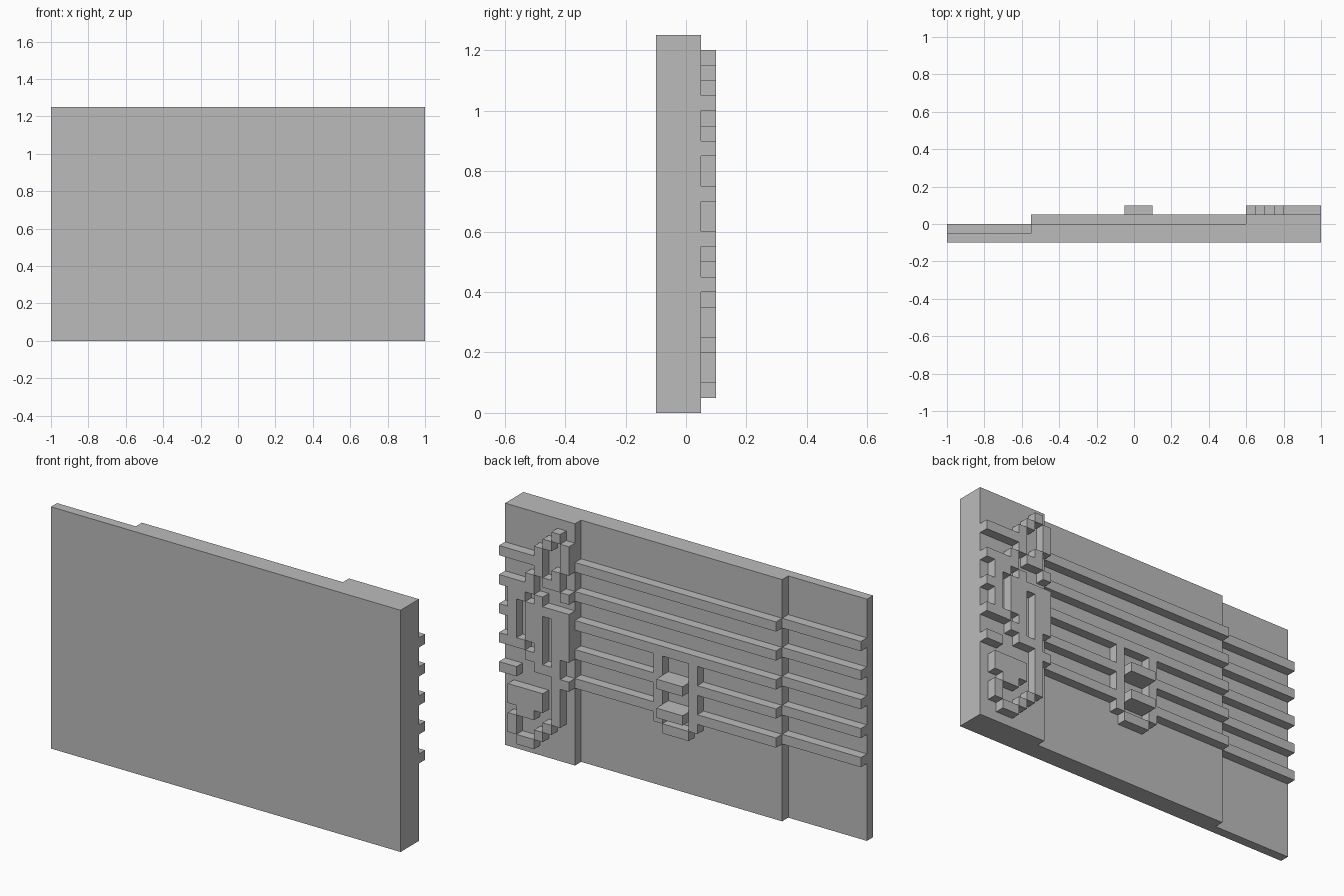
import bpy
import bmesh
from mathutils import Vector

cube = bpy.data.objects.get("Cube")
if cube:
    bpy.data.objects.remove(cube, do_unlink=True)

U = 0.05          # relief cell size
TOP = 1.25        # plate height

grey = bpy.data.materials.new("plain_grey")
grey.use_nodes = True
colour = (0.5, 0.5, 0.5, 1)
grey.diffuse_color = colour
grey.node_tree.nodes["Principled BSDF"].inputs["Base Color"].default_value = colour


def finish(name, bm):
    bmesh.ops.recalc_face_normals(bm, faces=bm.faces)
    mesh = bpy.data.meshes.new(name)
    bm.to_mesh(mesh)
    bm.free()
    mesh.materials.append(grey)
    obj = bpy.data.objects.new(name, mesh)
    bpy.context.collection.objects.link(obj)
    return obj


def add_box(bm, x0, x1, y0, y1, z0, z1):
    verts = bmesh.ops.create_cube(bm, size=1)["verts"]
    size = Vector((x1 - x0, y1 - y0, z1 - z0))
    mid = Vector((x0 + x1, y0 + y1, z0 + z1)) / 2
    for v in verts:
        v.co = Vector(a * b for a, b in zip(v.co, size)) + mid


def relief(name, rows, left, first_row, y0, y1):
    """Raise each horizontal run of # cells; columns run towards -x, rows downwards."""
    bm = bmesh.new()
    for r, row in enumerate(rows):
        z = TOP - (first_row + r) * U
        c = 0
        while c < len(row):
            end = c
            while end < len(row) and row[end] == "#":
                end += 1
            if end > c:
                add_box(bm, left - end * U, left - c * U, y0, y1, z - U, z)
            c = end + 1
    return finish(name, bm)


# Stepped back plate, extruded from its plan outline
plan = [(-1, -0.1), (1, -0.1), (1, 0.05), (0.6, 0.05),
        (0.6, 0), (-0.55, 0), (-0.55, -0.05), (-1, -0.05)]
bm = bmesh.new()
face = bm.faces.new([bm.verts.new((x, y, 0)) for x, y in plan])
new = bmesh.ops.extrude_face_region(bm, geom=[face])["geom"]
bmesh.ops.translate(bm, vec=(0, 0, TOP),
                    verts=[g for g in new if isinstance(g, bmesh.types.BMVert)])
finish("stepped_plate", bm)

# Five staff lines on the two lower steps
bm = bmesh.new()
for line in range(5):
    z = 1.0 - line * 3 * U
    add_box(bm, -0.55, 0.6, 0, U, z, z + U)
    add_box(bm, -1, -0.55, -U, 0, z, z + U)
finish("staff_lines", bm)

# Clef with the staff ends beside it, on the highest step
clef = [
    "......#.",
    ".....#.#",
    "....#..#",
    "#####..#",
    "....#.#.",
    "...#.##.",
    "####...#",
    ".##.#...",
    ".#.#####",
    "##.##.##",
    ".#.##.##",
    ".#.##.##",
    "###.#.##",
    "...##.#.",
    "....###.",
    "##....##",
    "......#.",
    ".####.#.",
    ".####.#.",
    "..##..#.",
    ".#...#..",
    ".#..#...",
    "..##....",
]
relief("clef", clef, 1.0, 1, 0.05, 0.1)

# Note: side rails and foot at staff height, bars raised where they cross the staff
rails = [
    "#...#",
    "#...#",
    ".....",
    "#...#",
    "#...#",
    ".....",
    "#...#",
    ".###.",
]
relief("note_rails", rails, 0.15, 11, 0, 0.05)
bars = [".###.", ".....", ".....", ".###."]
relief("note_bars", bars, 0.15, 13, 0.05, 0.1)
